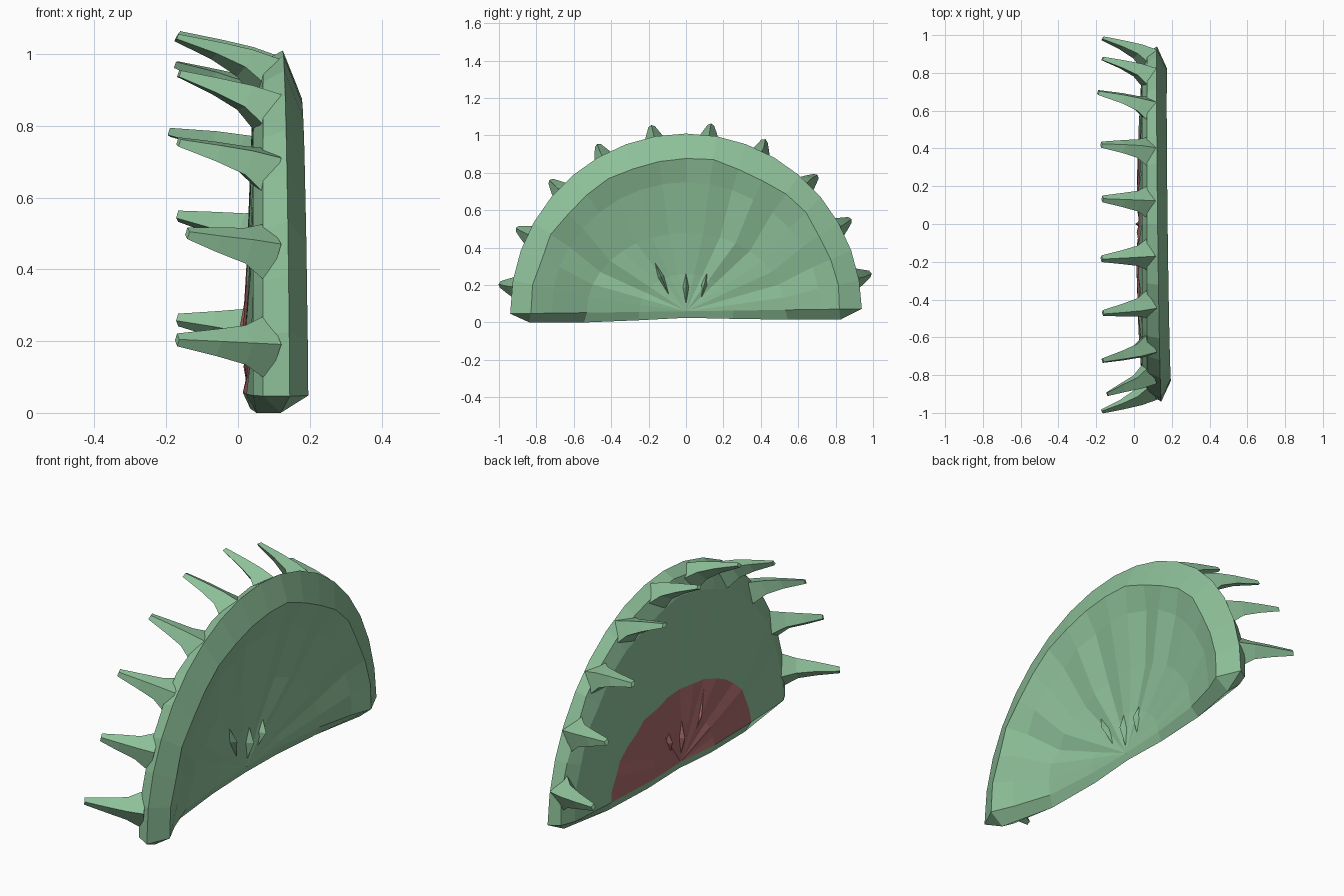
import bpy, bmesh, math, random
from mathutils import Vector

if "Cube" in bpy.data.objects:
    bpy.data.objects.remove(bpy.data.objects["Cube"])

random.seed(4)
ZC = 0.06          # height of the hinge centre


def material(name, rgb):
    m = bpy.data.materials.new(name)
    m.diffuse_color = (*rgb, 1)
    m.use_nodes = True
    m.node_tree.nodes["Principled BSDF"].inputs["Base Color"].default_value = m.diffuse_color
    return m


GREEN = material("leaf_green", (0.27, 0.53, 0.32))
RED = material("throat_red", (0.42, 0.15, 0.15))


def make(name, bm, *mats):
    bmesh.ops.remove_doubles(bm, verts=bm.verts, dist=0.0005)
    bmesh.ops.recalc_face_normals(bm, faces=bm.faces)
    me = bpy.data.meshes.new(name)
    bm.to_mesh(me)
    bm.free()
    for m in mats:
        me.materials.append(m)
    ob = bpy.data.objects.new(name, me)
    bpy.context.collection.objects.link(ob)
    return ob


# Lobe: a closed cross-section (y radius, z radius, x) swept over a half turn
PROFILE = [(0, 0, .05), (.25, .2, .06), (.53, .42, .09), (.72, .69, .14),
           (.83, .815, .178), (.94, .95, .125),
           (.91, .91, .07), (.84, .83, .042),
           (.56, .37, .03), (.25, .2, .02), (0, 0, .03)]
FOLDS = {1: .006, 2: .013, 3: .013, 8: .008, 9: .008}
SEG = 18

bm = bmesh.new()
cols = []
for s in range(SEG + 1):
    t = math.pi * s / SEG
    wave = math.sin(s * 2.4) + random.uniform(-.5, .5)
    col = []
    for i, (ry, rz, x) in enumerate(PROFILE):
        wobble = random.uniform(.985, 1.015) if i in (4, 6, 7) else 1
        y = ry * wobble * math.cos(t)
        x += FOLDS.get(i, 0) * wave * .8
        if i in (3, 4, 5):
            x += -.012 * y + .008 * (1 - math.sin(t))
        z = ZC + rz * wobble * math.sin(t)
        if s in (0, SEG):          # the rim ends sit slightly higher at +y
            z += .014 * y
        col.append(bm.verts.new((x, y, z)))
    cols.append(col)

for a, b in zip(cols, cols[1:]):
    for i in range(len(PROFILE) - 1):
        if i == 0 or i == 9:
            vs = (a[0], a[1], b[1]) if i == 0 else (a[10], a[9], b[9])
            f = bm.faces.new(vs)
        else:
            f = bm.faces.new((a[i], a[i + 1], b[i + 1], b[i]))
        f.material_index = 1 if i >= 8 else 0

# Bottom keel closing both ends of the sweep
for c, lift in ((cols[0], .015), (cols[-1], 0)):
    k = []
    for (i, j), z in zip(((0, 10), (1, 9), (2, 8), (4, 7)),
                         (.025, .012 + lift / 2, lift, lift)):
        p = (c[i].co + c[j].co) / 2
        k.append(bm.verts.new((p.x, p.y, z)))
    for f in ((c[0], c[1], k[1], k[0]), (c[1], c[2], k[2], k[1]),
              (c[2], c[3], c[4], k[3], k[2]), (c[4], c[5], k[3]),
              (c[5], c[6], k[3]), (c[6], c[7], k[3]),
              (c[7], c[8], k[2], k[3]), (c[8], c[9], k[1], k[2]),
              (c[9], c[10], k[0], k[1])):
        bm.faces.new(f)
make("trap_lobe", bm, GREEN, RED)


# Teeth: curved four-sided spikes leaning off the rim toward -x
def tooth(n, angle):
    bm = bmesh.new()
    out = Vector((0, math.cos(angle), math.sin(angle)))
    tan = Vector((0, -math.sin(angle), math.cos(angle)))
    lean = random.uniform(-.012, .012)
    tip_x = random.uniform(-.2, -.165) if n < 7 else random.uniform(-.17, -.14)
    rings = []
    # x, radius, half width, half depth, sideways lean
    for x, r, w, d, l in ((.085, .88, .095, .06, 0), (.02, .93, .055, .038, 0),
                          (-.06, .965, .038, .024, lean * .4),
                          (tip_x, 1.003, .018, .01, lean)):
        c = Vector((x, 0, ZC)) + out * r + tan * l
        skew = Vector((d * .6, 0, 0))
        rings.append([bm.verts.new(p) for p in (
            c + tan * w, c + out * d + skew, c - tan * w, c - out * d - skew)])
    for a, b in zip(rings, rings[1:]):
        for i in range(4):
            j = (i + 1) % 4
            bm.faces.new((a[i], a[j], b[j], b[i]))
    bm.faces.new(rings[0])
    bm.faces.new(rings[-1])
    make(f"tooth_{n}", bm, GREEN)


for n in range(10):
    tooth(n + 1, math.radians(10.9 + 17.9 * n))


# Small pleats at the throat: slim diamond ridges on each face of the lobe
def pleat(name, y0, z0, y1, z1, x_base, x_peak, mat):
    bm = bmesh.new()
    a, b = Vector((x_base, y0, z0)), Vector((x_base, y1, z1))
    mid = a.lerp(b, .45)
    side = Vector((0, b.z - a.z, a.y - b.y)).normalized() * .022
    peak = mid.copy()
    peak.x = x_peak
    a, b, l, r, p = [bm.verts.new(v) for v in (a, b, mid + side, mid - side, peak)]
    for f in ((a, l, p), (l, b, p), (b, r, p), (r, a, p), (a, r, b, l)):
        bm.faces.new(f)
    make(name, bm, mat)


for n, (y0, z0, y1, z1) in enumerate(((0, .08, 0, .32), (.08, .12, .12, .3),
                                      (-.08, .12, -.2, .4))):
    pleat(f"throat_pleat_{n + 1}", y0, z0, y1, z1, .035, .006, RED)
    pleat(f"outer_pleat_{n + 1}", y0, z0, y1, z1, .045, .09, GREEN)
